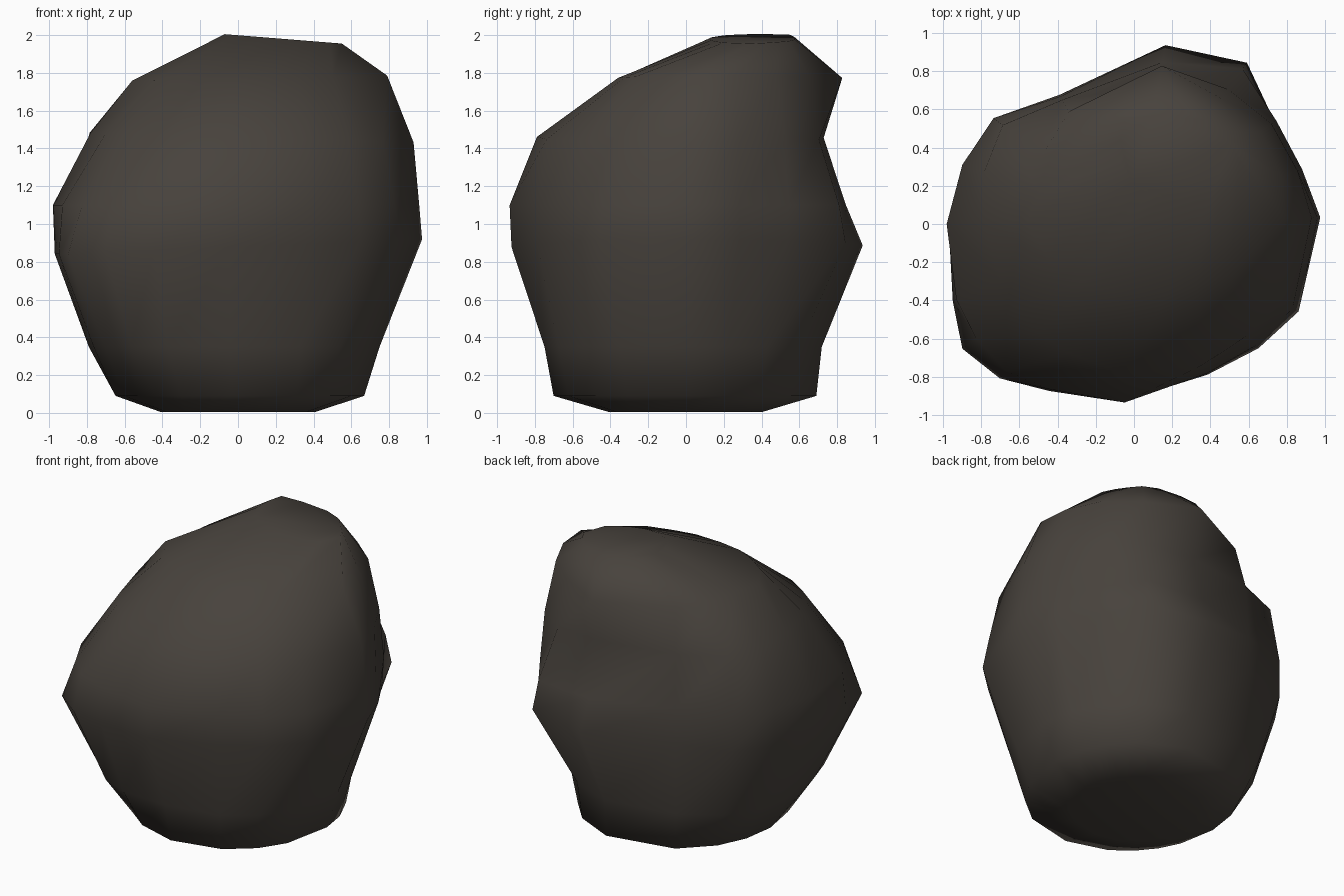
import bpy, bmesh, math

# Corner directions around the boulder (degrees from +x, counter-clockwise)
ANGLES = [2, 18, 36, 55, 80, 120, 143, 161, 180, 203, 216, 229, 243, 267, 296, 315, 332]
n = len(ANGLES)
foot = [0.68 - 0.022 * math.cos(math.radians(2 * a)) for a in ANGLES]

# Stacked outlines: height, centre x, centre y, tilt along x, radii
RINGS = [
    (0.005, 0, 0, 0, [0.41] * n),
    (0.09, .01, 0, 0, foot),
    (0.35, 0, 0, 0, [.75, .74, .73, .73, .73, .73, .78, .80, .79, .83, .87, .86, .82, .75, .75, .76, .75]),
    (0.88, 0, 0, .04, [.975, .925, .91, 1.03, .95, .78, .92, .95, .97, 1.03, 1.11, 1.07, .98, .925, .877, .92, .975]),
    (1.10, 0, 0, 0, [.96, .91, .92, .99, .86, .77, .92, .95, .98, 1.01, 1.02, 1.02, .97, .935, .87, .90, .94]),
    (1.46, 0, 0, -.03, [.93, .90, .89, .86, .74, .75, .86, .83, .78, .76, .76, .76, .76, .79, .82, .83, .87]),
    (1.77, 0, 0, .02, [.79, .81, .82, .80, .84, .68, .60, .53, .56, .48, .43, .40, .38, .36, .40, .46, .57]),
    (1.98, .24, .33, -.08, [.31, .28, .26, .26, .25, .28, .36, .33, .31, .28, .25, .23, .22, .21, .22, .24, .28]),
]

bm = bmesh.new()
loops = []
for z, cx, cy, tilt, radii in RINGS:
    loop = []
    for a, r in zip(ANGLES, radii):
        dx, dy = r * math.cos(math.radians(a)), r * math.sin(math.radians(a))
        loop.append(bm.verts.new((cx + dx, cy + dy, z + tilt * dx)))
    loops.append(loop)

# Sides
for lo, hi in zip(loops, loops[1:]):
    for i in range(n):
        j = (i + 1) % n
        bm.faces.new((lo[i], lo[j], hi[j], hi[i]))

# Underside and crown
bm.faces.new(reversed(loops[0]))
bm.faces.new(loops[-1])
for f in bm.faces:
    f.smooth = True
bmesh.ops.recalc_face_normals(bm, faces=bm.faces[:])

mesh = bpy.data.meshes.new("boulder")
bm.to_mesh(mesh)
bm.free()

stone = bpy.data.materials.new("dark warm grey stone")
stone.diffuse_color = (0.064, 0.055, 0.046, 1)
mesh.materials.append(stone)

boulder = bpy.data.objects.new("boulder", mesh)
bpy.context.collection.objects.link(boulder)
